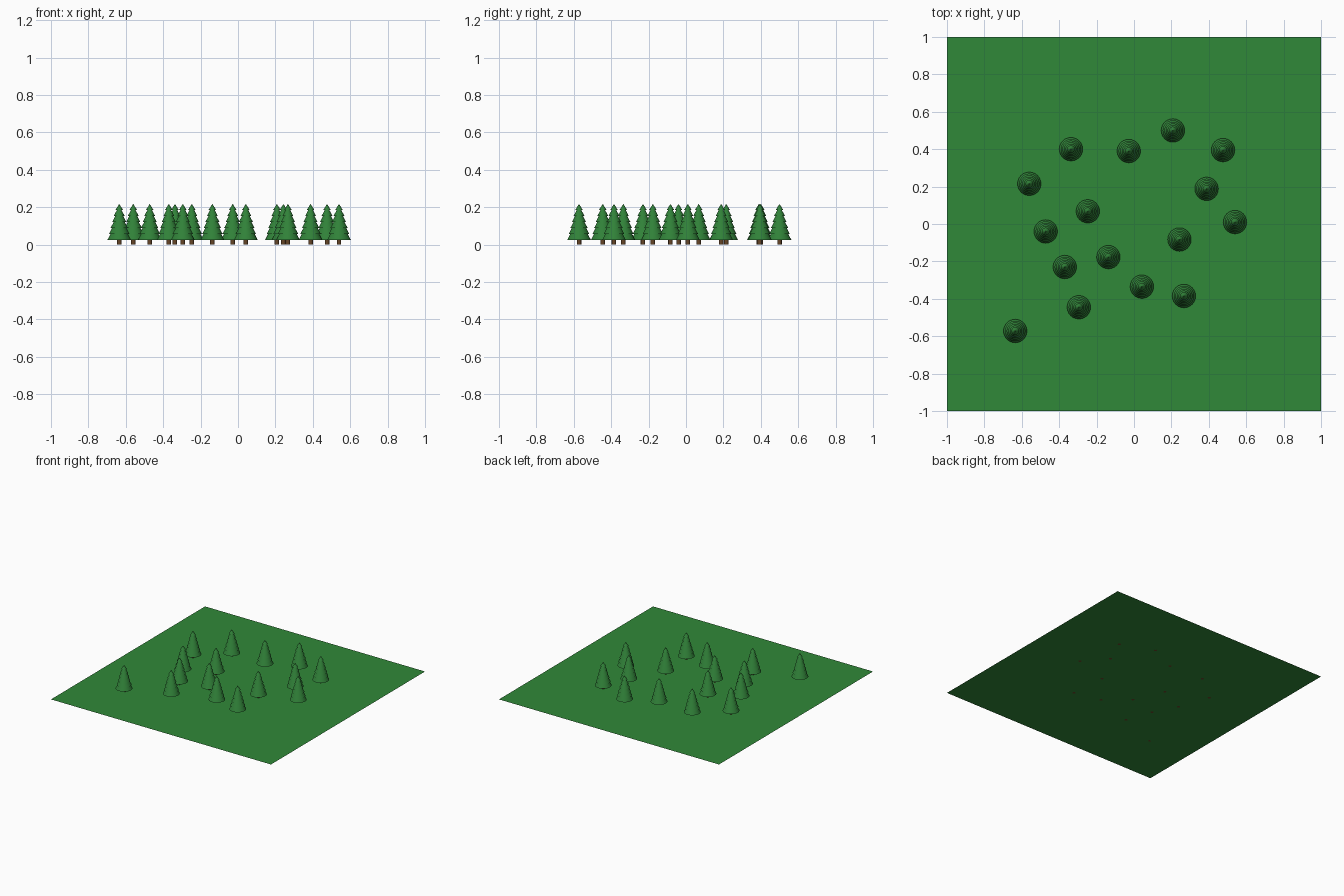
import bpy, math

if "Cube" in bpy.data.objects:
    bpy.data.objects.remove(bpy.data.objects["Cube"])

def material(name, rgb):
    m = bpy.data.materials.new(name)
    m.diffuse_color = (*rgb, 1)
    m.use_nodes = True
    m.node_tree.nodes["Principled BSDF"].inputs["Base Color"].default_value = m.diffuse_color
    return m

grass = material("grass green", (0.03, 0.25, 0.04))
needles = material("needle green", (0.03, 0.22, 0.04))
bark = material("bark brown", (0.13, 0.06, 0.02))

# flat lawn
bpy.ops.mesh.primitive_plane_add(size=2)
lawn = bpy.context.object
lawn.name = "lawn"
lawn.data.materials.append(grass)

SIDES, TIERS = 24, 6

def lathe(name, profile, mat):
    verts, faces = [], []
    for r, z in profile:
        for k in range(SIDES):
            a = 2 * math.pi * k / SIDES
            verts.append((r * math.cos(a), r * math.sin(a), z))
    for j in range(len(profile) - 1):
        for k in range(SIDES):
            n = (k + 1) % SIDES
            faces.append((j*SIDES + k, j*SIDES + n, (j+1)*SIDES + n, (j+1)*SIDES + k))
    faces.append(tuple(reversed(range(SIDES))))
    faces.append(tuple(range((len(profile) - 1) * SIDES, len(profile) * SIDES)))
    me = bpy.data.meshes.new(name)
    me.from_pydata(verts, [], faces)
    me.materials.append(mat)
    return me

# tiered foliage: each tier flares below the one above
profile = []
base, top = 0.026, 0.217
step = (top - base) / TIERS
for i in range(TIERS):
    r = 0.063 - 0.0085 * i
    z = base + step * i
    last = i == TIERS - 1
    profile += [(r, z), (0.0005 if last else r - 0.0165, z + step)]
foliage = lathe("foliage", profile, needles)
trunk = lathe("trunk", [(0.012, 0.0), (0.012, 0.03)], bark)

spots = [(-.337, .40), (-.028, .39), (.208, .50), (.476, .395), (-.56, .215),
         (-.247, .068), (.388, .188), (.54, .01), (-.472, -.04), (-.37, -.23),
         (-.137, -.177), (.243, -.083), (.042, -.335), (.267, -.385),
         (-.295, -.445), (-.635, -.572)]
for i, (x, y) in enumerate(spots):
    for me in (foliage, trunk):
        ob = bpy.data.objects.new(f"{me.name}_{i + 1}", me)
        ob.location = (x, y, 0)
        bpy.context.collection.objects.link(ob)
        bpy.context.view_layer.objects.active = ob
for me in (foliage, trunk):
    ob = bpy.data.objects[f"{me.name}_1"]
    bpy.ops.object.select_all(action='DESELECT')
    ob.select_set(True)
    bpy.context.view_layer.objects.active = ob
    bpy.ops.object.shade_smooth_by_angle(angle=math.radians(30))
